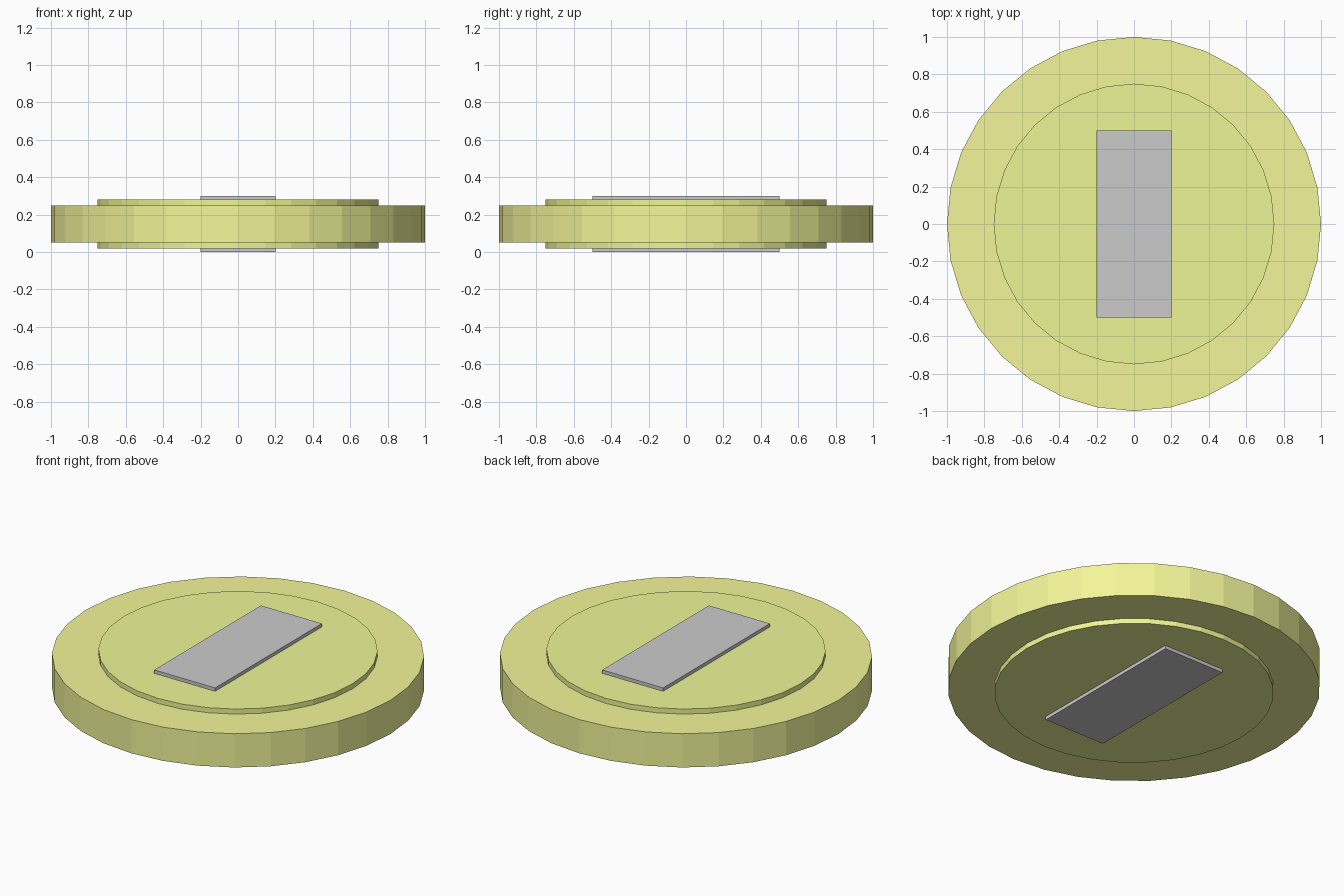
import bpy

if "Cube" in bpy.data.objects:
    bpy.data.objects.remove(bpy.data.objects["Cube"])

MID_Z = 0.15  # the coin is symmetric about this height


def paint(obj, name, rgb):
    mat = bpy.data.materials.new(name)
    mat.diffuse_color = (*rgb, 1.0)
    mat.use_nodes = True
    mat.node_tree.nodes["Principled BSDF"].inputs["Base Color"].default_value = mat.diffuse_color
    obj.data.materials.append(mat)


def disc(name, radius, thickness, rgb):
    bpy.ops.mesh.primitive_cylinder_add(
        vertices=32, radius=radius, depth=thickness, location=(0, 0, MID_Z))
    obj = bpy.context.object
    obj.name = name
    paint(obj, name + "_colour", rgb)
    return obj


# Wide outer disc and thicker raised centre showing on both faces
disc("coin_rim", 1.0, 0.20, (0.90, 0.92, 0.32))
disc("coin_centre", 0.75, 0.26, (0.86, 0.92, 0.30))

# Grey rectangular bar standing proud of both faces
bpy.ops.mesh.primitive_cube_add(size=1, location=(0, 0, MID_Z))
bar = bpy.context.object
bar.name = "centre_bar"
bar.scale = (0.40, 1.0, 0.30)
bpy.ops.object.transform_apply(location=False, rotation=False, scale=True)
